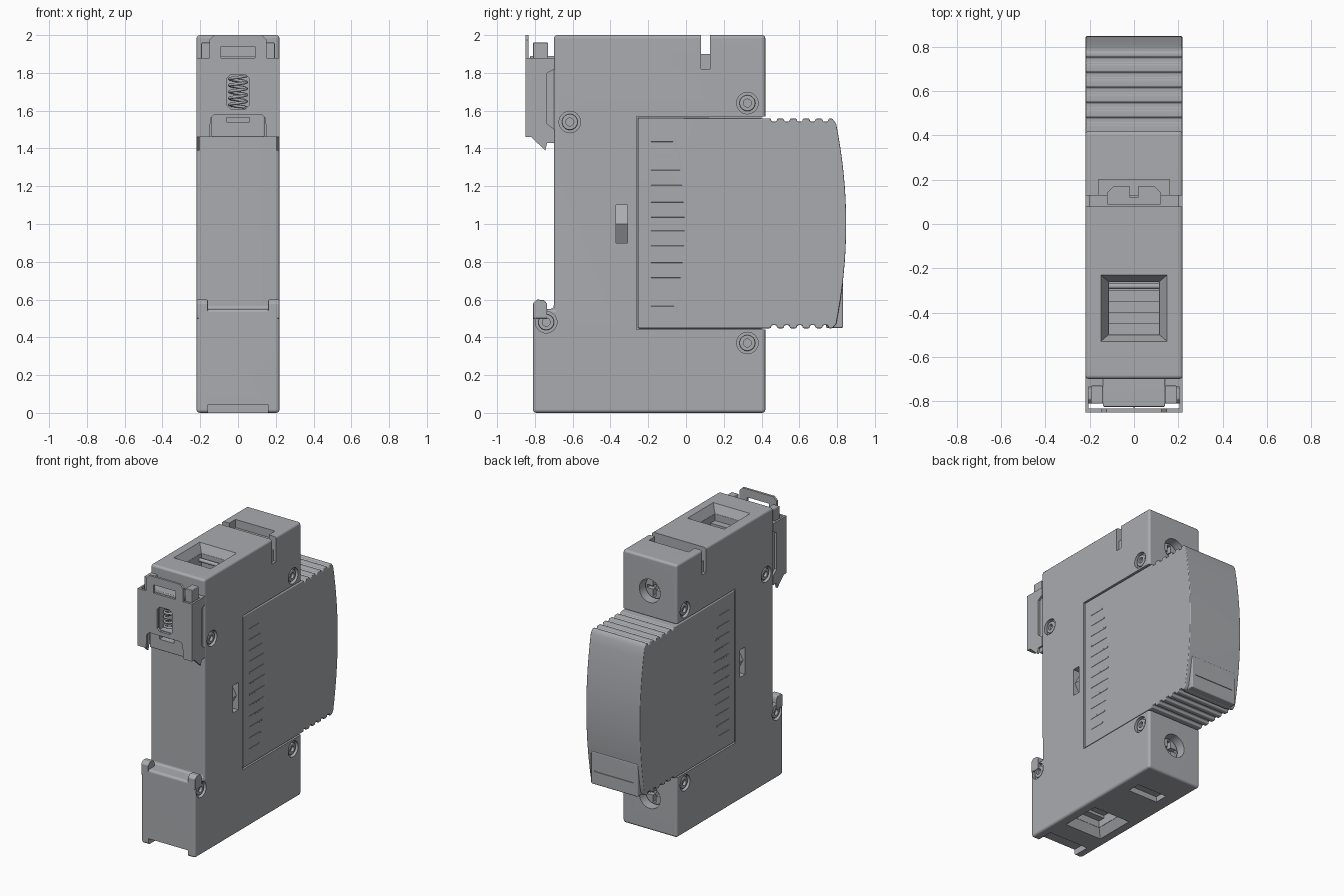
import bpy, bmesh, math
from mathutils import Vector

if "Cube" in bpy.data.objects:
    bpy.data.objects.remove(bpy.data.objects["Cube"])

grey = bpy.data.materials.new("housing grey")
grey.use_nodes = True
COLOUR = (0.40, 0.41, 0.43, 1)
grey.diffuse_color = COLOUR
grey.node_tree.nodes["Principled BSDF"].inputs["Base Color"].default_value = COLOUR
W = 0.22  # half width of the housing


def finish(name, bm, bevel=0):
    bmesh.ops.recalc_face_normals(bm, faces=bm.faces)
    mesh = bpy.data.meshes.new(name)
    bm.to_mesh(mesh)
    bm.free()
    mesh.materials.append(grey)
    ob = bpy.data.objects.new(name, mesh)
    bpy.context.collection.objects.link(ob)
    if bevel:
        m = ob.modifiers.new("bevel", "BEVEL")
        m.width, m.segments, m.limit_method = bevel, 3, "ANGLE"
        m.angle_limit = math.radians(40)
        bake(ob)
    return ob


def bake(ob):
    dg = bpy.context.evaluated_depsgraph_get()
    mesh = bpy.data.meshes.new_from_object(ob.evaluated_get(dg))
    ob.modifiers.clear()
    ob.data = mesh


def prism(name, pts, axis, lo, hi, bevel=0):
    """Extrude a 2D profile along an axis."""
    def place(p, d):
        return {"x": (d, *p), "y": (p[0], d, p[1]), "z": (*p, d)}[axis]
    bm = bmesh.new()
    a = [bm.verts.new(place(p, lo)) for p in pts]
    b = [bm.verts.new(place(p, hi)) for p in pts]
    bm.faces.new(a)
    bm.faces.new(b)
    for i in range(len(pts)):
        j = (i + 1) % len(pts)
        bm.faces.new((a[i], a[j], b[j], b[i]))
    return finish(name, bm, bevel)


def box(name, x, y, z, bevel=0):
    return prism(name, [(x[0], y[0]), (x[1], y[0]), (x[1], y[1]), (x[0], y[1])],
                 "z", z[0], z[1], bevel)


def disc(name, axis, centre, r, lo, hi, bevel=0, n=32):
    pts = [(centre[0] + r * math.cos(2 * math.pi * i / n),
            centre[1] + r * math.sin(2 * math.pi * i / n)) for i in range(n)]
    return prism(name, pts, axis, lo, hi, bevel)


def cut(ob, *cutters):
    for c in cutters:
        m = ob.modifiers.new("cut", "BOOLEAN")
        m.operation, m.solver, m.object = "DIFFERENCE", "EXACT", c
        bake(ob)
        bpy.data.objects.remove(c)


def wire(name, pts, r):
    cu = bpy.data.curves.new(name, "CURVE")
    cu.dimensions, cu.bevel_depth, cu.bevel_resolution = "3D", r, 2
    sp = cu.splines.new("POLY")
    sp.points.add(len(pts) - 1)
    for p, co in zip(sp.points, pts):
        p.co = (*co, 1)
    cu.materials.append(grey)
    ob = bpy.data.objects.new(name, cu)
    bpy.context.collection.objects.link(ob)


def funnel(z0, z1):
    """Tapered cutter for the wire openings."""
    bm = bmesh.new()
    rings = []
    for z, hx, hy in ((z0, 0.15, 0.15), (z1, 0.115, 0.12)):
        rings.append([bm.verts.new((sx * hx, -0.38 + sy * hy, z))
                      for sx, sy in ((-1, -1), (1, -1), (1, 1), (-1, 1))])
        bm.faces.new(rings[-1])
    for i in range(4):
        j = (i + 1) % 4
        bm.faces.new((rings[0][i], rings[0][j], rings[1][j], rings[1][i]))
    return finish("funnel_cutter", bm)


# Main housing with a pocket for the plug-in module
body = prism("housing", [(-0.81, 0), (0.42, 0), (0.42, 2), (-0.70, 2),
                         (-0.70, 0.55), (-0.81, 0.55)], "x", -W, W, 0.018)
cut(body, box("pocket", (-1, 1), (-0.262, 1), (0.441, 1.57)))
box("housing_core", (-0.19, 0.19), (-0.3, 0.4), (0.42, 1.59))

# Wire openings in top and bottom, with stepped clamps inside
for z, s in ((2, -1), (0, 1)):
    cut(body, funnel(z - s * 0.001, z + s * 0.06),
        box("shaft", (-0.113, 0.113), (-0.498, -0.262), sorted((z + s * 0.05, z + s * 0.25))))
    for i in range(4):
        y = -0.5 + i * 0.05
        box("clamp_step", (-0.115, 0.115), (y, y + 0.052),
            sorted((z + s * (0.11 + 0.02 * i), z + s * 0.26)))
    wire("clamp_bar", [(-0.115, -0.28, z + s * 0.1), (0.115, -0.28, z + s * 0.1)], 0.014)

# Marker slot on top, shallow recess underneath, notch under the foot
cut(body,
    box("slot", (-1, 1), (0.08, 0.128), (1.9, 2.1)),
    box("slot_wide", (-0.16, 0.16), (0.085, 0.2), (1.94, 2.1)),
    prism("slot_deep", [(-0.12, 0.09), (0.12, 0.09), (0.12, 0.14), (0.09, 0.17), (0.02, 0.17),
                        (0.02, 0.12), (-0.02, 0.12), (-0.02, 0.17), (-0.09, 0.17),
                        (-0.12, 0.14)], "z", 1.86, 2.1),
    box("under_recess", (-0.12, 0.12), (0.09, 0.19), (-0.1, 0.04)),
    box("foot_notch", (-0.16, 0.16), (-0.9, -0.68), (-0.1, 0.045)))

# Terminal screws on the back
for z in (1.755, 0.245):
    cut(body, disc("screw_hole", "y", (0, z), 0.085, 0.2, 0.5))
    screw = disc("terminal_screw", "y", (0, z), 0.077, 0.18, 0.365, 0.008)
    cut(screw, box("groove_a", (-0.06, 0.06), (0.33, 0.4), (z - 0.012, z + 0.012)),
        box("groove_b", (-0.012, 0.012), (0.33, 0.4), (z - 0.06, z + 0.06)))

# Side details: rivets, ears, latch windows and grip ribs
RIVETS = ((-0.615, 1.54), (0.325, 1.64), (0.325, 0.37), (-0.74, 0.48))
for s in (-1, 1):
    def span(a, b):
        return sorted((s * a, s * b))
    prism("foot_ear", [(-0.81, 0.5), (-0.735, 0.5), (-0.735, 0.575), (-0.75, 0.597),
                       (-0.79, 0.6), (-0.81, 0.58)], "x", *span(0.16, W), 0.005)
    cut(body, box("slot_side", span(0.2, 1), (0.08, 0.128), (1.82, 2.1)),
        box("latch_window", span(0.12, 1), (-0.37, -0.31), (0.9, 1.1)))
    prism("latch_wedge", [(s * 0.12, 0.9), (s * 0.15, 0.9), (s * 0.205, 1.0),
                          (s * 0.15, 1.1), (s * 0.12, 1.1)], "y", -0.37, -0.31)
    for c in RIVETS:
        cut(body, disc("rivet_recess", "x", c, 0.057, *span(0.195, 1)))
        rivet = disc("rivet", "x", c, 0.042, *span(0.18, 0.214), 0.006)
        cut(rivet, disc("rivet_bore", "x", c, 0.021, *span(0.19, 1), n=20))

    def arc(z):
        return 0.005 - 0.065 * ((z - 0.99) / 0.46) ** 2
    for i in range(12):
        z = 0.56 + i * 0.08
        prism("grip_rib", [(s * 0.21, z - 0.013), (s * 0.2195, z - 0.004), (s * 0.2195, z + 0.004),
                           (s * 0.21, z + 0.013)], "y", -0.185, arc(z) - 0.012)
    wire("grip_arc", [(s * 0.216, arc(z), z) for z in [0.53 + 0.04 * i for i in range(24)]], 0.0025)

# Plug-in module with grooved grips and a bowed back
bow = [(0.848 - 0.055 * ((z - 1.0) / 0.54) ** 2, z)
       for z in [0.47 + 1.06 * i / 16 for i in range(17)]]


def grooves(z, depth):
    pts = []
    for i in range(5):
        y = 0.466 + i * 0.068
        pts += [(y - 0.017, z), (y - 0.013, z + depth), (y + 0.013, z + depth), (y + 0.017, z)]
    return pts


prism("module", [(-0.255, 0.448), *grooves(0.448, 0.016), (0.775, 0.448), *bow, (0.775, 1.558),
                 *reversed(grooves(1.558, -0.016)), (-0.255, 1.562)],
      "x", -0.218, 0.218, 0.006)
label = box("label_window", (-0.19, 0.19), (0.74, 0.832), (0.45, 0.69), 0.008)
cut(label, box("label_line", (-0.16, 0.16), (0.827, 1), (0.545, 0.552)))

# Rail clip: front plate with pull loop, slider, flanges and spring
plate = prism("clip_plate", [(-W, 1.46), (W, 1.46), (W, 1.88), (0.15, 1.88), (0.15, 1.975),
                             (0.125, 2), (-0.125, 2), (-0.15, 1.975), (-0.15, 1.88),
                             (-W, 1.88)], "y", -0.85, -0.833)
cut(plate, box("loop_slot", (-0.09, 0.09), (-1, -0.8), (1.88, 1.94)),
    prism("spring_window", [(-0.06, 1.63), (-0.04, 1.61), (0.04, 1.61), (0.06, 1.63),
                            (0.06, 1.77), (0.04, 1.79), (-0.04, 1.79), (-0.06, 1.77)],
          "y", -1, -0.8),
    prism("arch", [(-0.155, 1.4), (0.155, 1.4), (0.145, 1.56), (0.125, 1.58),
                   (-0.125, 1.58), (-0.145, 1.56)], "y", -1, -0.8))
slider = box("clip_slider", (-0.14, 0.14), (-0.825, -0.69), (1.46, 1.89), 0.006)
cut(slider, box("spring_bay", (-0.06, 0.06), (-1, -0.72), (1.61, 1.8)),
    box("tool_slot", (-0.06, 0.06), (-1, -0.78), (1.54, 1.565)))
TURNS = 5
wire("clip_spring", [Vector((0.045 * math.cos(a), -0.775 + 0.045 * math.sin(a),
                             1.615 + 0.17 * a / (2 * math.pi * TURNS)))
                     for a in [2 * math.pi * i / 20 for i in range(TURNS * 20 + 1)]], 0.008)
for s in (-1, 1):
    x = sorted((s * 0.205, s * W))
    prism("clip_flange", [(-0.85, 1.46), (-0.82, 1.46), (-0.745, 1.39), (-0.735, 1.43),
                          (-0.695, 1.43), (-0.695, 1.5), (-0.735, 1.53), (-0.735, 1.8),
                          (-0.695, 1.82), (-0.695, 1.88), (-0.85, 1.88)], "x", *x)
    box("clip_guide", sorted((s * 0.14, s * 0.205)), (-0.735, -0.69), (1.46, 1.88))
    box("clip_block", sorted((s * 0.14, s * 0.195)), (-0.81, -0.73), (1.8, 1.96), 0.005)

# Shading: smooth curves, crisp edges, even flats
bpy.ops.object.select_all(action="DESELECT")
for ob in bpy.context.scene.objects:
    if ob.type == "MESH" and ob.data.materials and ob.data.materials[0] == grey:
        ob.select_set(True)
        bpy.context.view_layer.objects.active = ob
bpy.ops.object.shade_smooth_by_angle(angle=math.radians(35))
for ob in bpy.context.selected_objects:
    ob.modifiers.new("even_normals", "WEIGHTED_NORMAL").keep_sharp = True
